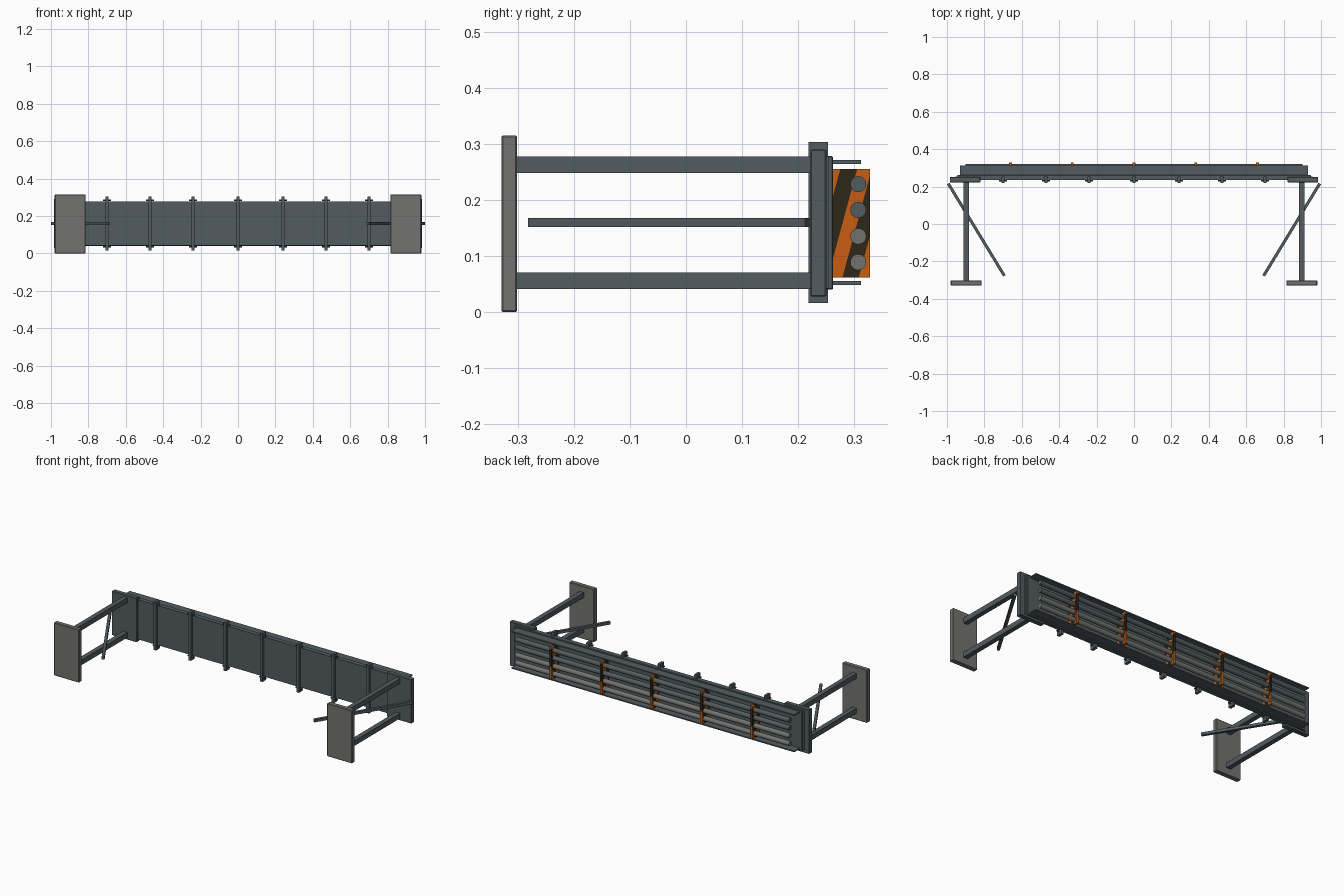
import bpy, bmesh, math
from mathutils import Vector, Matrix

if "Cube" in bpy.data.objects:
    bpy.data.objects.remove(bpy.data.objects["Cube"])


def mat(name, rgb):
    m = bpy.data.materials.new(name)
    m.diffuse_color = (*rgb, 1)
    m.use_nodes = True
    m.node_tree.nodes["Principled BSDF"].inputs["Base Color"].default_value = m.diffuse_color
    return m


STEEL = mat("blue grey steel", (0.085, 0.107, 0.117))
GREY = mat("light grey", (0.17, 0.17, 0.165))
ORANGE = mat("warning orange", (0.57, 0.11, 0.006))
BLACK = mat("warning black", (0.028, 0.02, 0.009))


def finish(name, bm, *mats):
    me = bpy.data.meshes.new(name)
    bm.to_mesh(me)
    bm.free()
    ob = bpy.data.objects.new(name, me)
    bpy.context.collection.objects.link(ob)
    for m in mats:
        me.materials.append(m)
    return ob


def box_mesh(x, y, z):
    bm = bmesh.new()
    c = [(a + b) / 2 for a, b in (x, y, z)]
    s = [b - a for a, b in (x, y, z)]
    bmesh.ops.create_cube(bm, size=1, matrix=Matrix.Translation(c) @ Matrix.Diagonal((*s, 1)))
    return bm


def box(name, x, y, z, m, bevel=0):
    bm = box_mesh(x, y, z)
    if bevel:
        bmesh.ops.bevel(bm, geom=bm.edges[:], offset=bevel, segments=1, affect='EDGES')
    return finish(name, bm, m)


def rod_x(name, x0, x1, y, z, r, m, sides=24):
    bm = bmesh.new()
    mtx = Matrix.Translation(((x0 + x1) / 2, y, z)) @ Matrix.Rotation(math.pi / 2, 4, 'Y')
    bmesh.ops.create_cone(bm, cap_ends=True, segments=sides, radius1=r, radius2=r,
                          depth=x1 - x0, matrix=mtx)
    for f in bm.faces:
        f.smooth = len(f.verts) == 4
    for e in bm.edges:
        e.smooth = all(len(f.verts) == 4 for f in e.link_faces)
    return finish(name, bm, m)


# Long panel with its back plate and two shelf fins
box("main_panel", (-0.955, 0.955), (0.234, 0.254), (0.042, 0.278), STEEL)
box("back_plate", (-0.945, 0.945), (0.25, 0.262), (0.04, 0.278), STEEL, 0.002)
box("upper_fin", (-0.93, 0.93), (0.26, 0.312), (0.264, 0.271), STEEL)
box("lower_fin", (-0.93, 0.93), (0.26, 0.312), (0.048, 0.055), STEEL)

# Front ribs with small cross pins
for x in (-0.70, -0.47, -0.24, 0, 0.24, 0.47, 0.70):
    box("front_rib", (x - 0.008, x + 0.008), (0.218, 0.253), (0.016, 0.303), STEEL)
    for z in (0.036, 0.284):
        rod_x("rib_pin", x - 0.022, x + 0.022, 0.232, z, 0.004, STEEL, 8)

# Four long tubes, the lower two lighter
for z, m in ((0.228, STEEL), (0.182, STEEL), (0.135, GREY), (0.089, GREY)):
    rod_x("long_tube", -0.90, 0.90, 0.307, z, 0.0143, m)

# Striped tube brackets, cut along slanted lines
SLOPE = 0.27
BANDS = (0.275, 0.305, 0.331, 0.36)
for x in (-0.66, -0.33, 0, 0.33, 0.66):
    bm = box_mesh((x - 0.007, x + 0.007), (0.262, 0.328), (0.062, 0.255))
    for u in BANDS:
        bmesh.ops.bisect_plane(bm, geom=bm.verts[:] + bm.edges[:] + bm.faces[:],
                               plane_co=(x, u, 0.255), plane_no=Vector((0, 1, -SLOPE)).normalized())
    for f in bm.faces:
        c = f.calc_center_median()
        u = c.y + (0.255 - c.z) * SLOPE
        f.material_index = sum(u > b for b in BANDS) % 2
    finish("striped_bracket", bm, ORANGE, BLACK)

# End plates, legs, feet and diagonal struts on both sides
for s in (-1, 1):
    def span(a, b):
        return tuple(sorted((s * a, s * b)))
    box("end_plate", span(0.822, 0.985), (0.222, 0.25), (0.028, 0.29), STEEL, 0.002)
    box("foot_plate", span(0.815, 0.98), (-0.329, -0.301), (0.0, 0.315), GREY, 0.003)
    for z in (0.056, 0.2625):
        box("leg_beam", span(0.883, 0.911), (-0.303, 0.235), (z - 0.015, z + 0.015), STEEL)
    a, b = Vector((s * 0.993, 0.216, 0.16)), Vector((s * 0.693, -0.277, 0.16))
    d = b - a
    bm = box_mesh((-d.length / 2, d.length / 2), (-0.008, 0.008), (-0.008, 0.008))
    bm.transform(Matrix.Translation((a + b) / 2) @ Matrix.Rotation(math.atan2(d.y, d.x), 4, 'Z'))
    finish("diagonal_strut", bm, STEEL)
